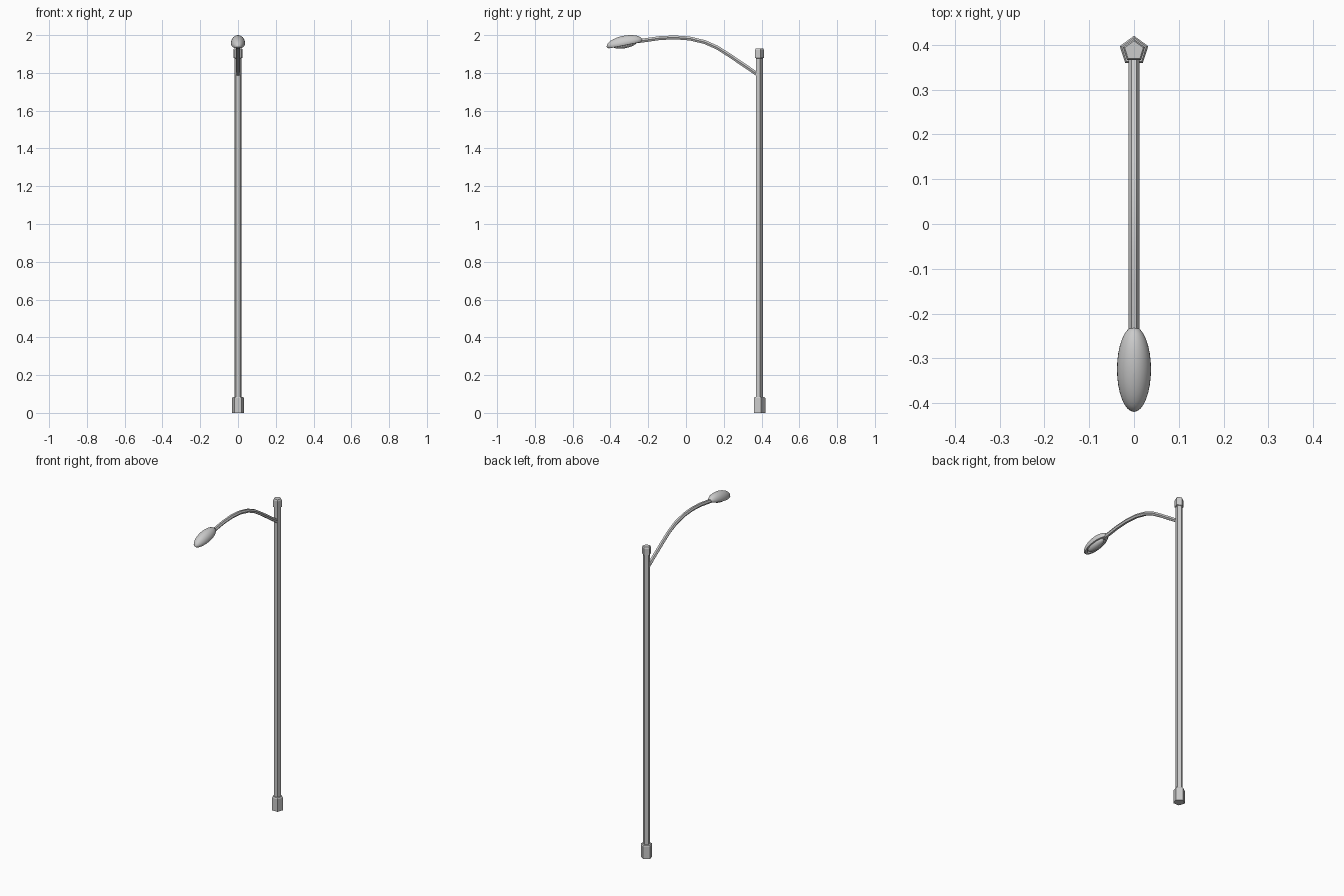
import bpy, bmesh
from math import sin, cos, pi, radians

if "Cube" in bpy.data.objects:
    bpy.data.objects.remove(bpy.data.objects["Cube"])

POLE_Y = 0.387


def loft(name, rings, sides, sx=1, sy=1, loc=(0, 0, 0), tilt=0, smooth=None):
    """Closed solid from (radius, z) rings with a vertex pointing to +y."""
    bm = bmesh.new()
    loops = []
    for r, z in rings:
        loops.append([bm.verts.new((sx * r * sin(2 * pi * i / sides),
                                    sy * r * cos(2 * pi * i / sides), z))
                      for i in range(sides)])
    for a, b in zip(loops, loops[1:]):
        for i in range(sides):
            j = (i + 1) % sides
            bm.faces.new((a[i], a[j], b[j], b[i]))
    bm.faces.new(loops[0])
    bm.faces.new(loops[-1])
    bmesh.ops.recalc_face_normals(bm, faces=bm.faces)
    me = bpy.data.meshes.new(name)
    bm.to_mesh(me)
    bm.free()
    ob = bpy.data.objects.new(name, me)
    bpy.context.collection.objects.link(ob)
    ob.location = loc
    ob.rotation_euler.x = tilt
    shade(ob, smooth)
    return ob


def shade(ob, angle):
    if angle is None:
        return
    bpy.ops.object.select_all(action='DESELECT')
    ob.select_set(True)
    bpy.context.view_layer.objects.active = ob
    bpy.ops.object.shade_smooth_by_angle(angle=radians(angle))


# Five-sided post with base sleeve and cap
at = (0, POLE_Y, 0)
loft("pole", [(0.0195, 0.07), (0.0195, 1.89)], 5, loc=at)
loft("base_sleeve", [(0.0335, 0), (0.0335, 0.078), (0.029, 0.084), (0.019, 0.084)], 5, loc=at)
loft("top_cap", [(0.019, 1.877), (0.026, 1.88), (0.026, 1.922), (0.022, 1.93)], 5, loc=at)

# Curved arm
path = [(0.385, 1.788), (0.23, 1.893), (0.165, 1.934), (0.10, 1.963), (0.02, 1.982),
        (-0.06, 1.988), (-0.14, 1.984), (-0.26, 1.967)]
cu = bpy.data.curves.new("arm_path", 'CURVE')
cu.dimensions = '3D'
sp = cu.splines.new('POLY')
sp.points.add(len(path) - 1)
for p, (y, z) in zip(sp.points, path):
    p.co = (0, y, z, 1)
cu.bevel_depth = 0.0118
cu.bevel_resolution = 1
cu.use_fill_caps = True
tmp = bpy.data.objects.new("arm_path", cu)
bpy.context.collection.objects.link(tmp)
me = bpy.data.meshes.new_from_object(tmp.evaluated_get(bpy.context.evaluated_depsgraph_get()))
bpy.data.objects.remove(tmp)
arm = bpy.data.objects.new("arm", me)
bpy.context.collection.objects.link(arm)
shade(arm, 50)

# Lamp head: tilted oval dome with a rim underneath, and a bulging lens
head = dict(sides=32, sx=0.038, sy=0.097, loc=(0, -0.3245, 1.9557), tilt=radians(11), smooth=40)
dome = [(cos(t), 0.041 * sin(t)) for t in [i * pi / 16 for i in range(8)]] + [(0.02, 0.041)]
loft("lamp_housing", [(0.70, 0.004), (0.74, -0.010), (0.92, -0.009)] + dome, **head)
lens = [(0.66 * cos(t), -0.004 - 0.021 * sin(t)) for t in [i * pi / 12 for i in range(6)]]
loft("lamp_lens", [(0.66, 0.006)] + lens + [(0.02, -0.025)], **head)
